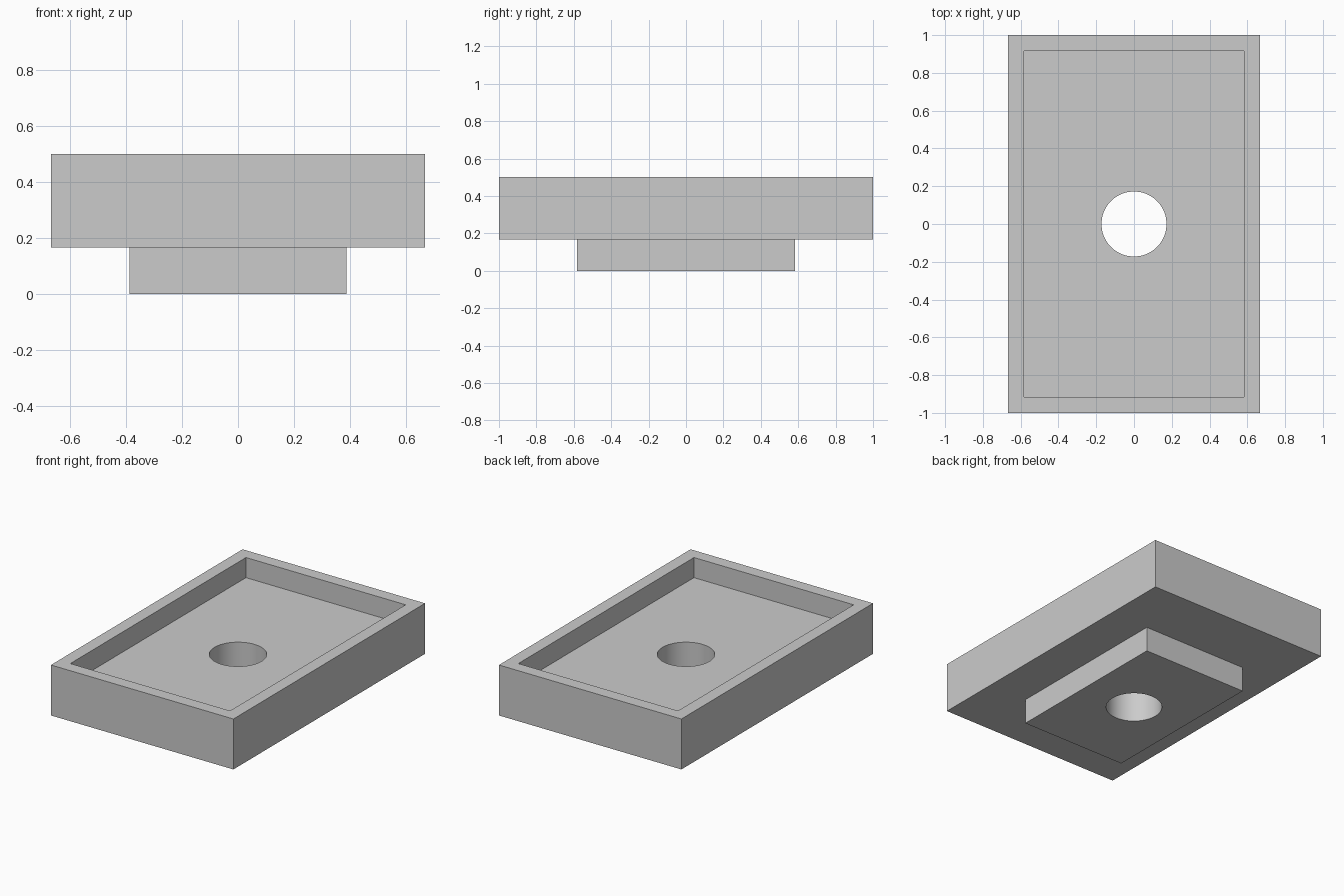
import bpy
import math

default_cube = bpy.data.objects.get("Cube")
if default_cube:
    bpy.data.objects.remove(default_cube, do_unlink=True)

# Single grey finish
grey = bpy.data.materials.new("plain_grey")
grey.use_nodes = True
colour = (0.6, 0.6, 0.6, 1.0)
grey.diffuse_color = colour
grey.node_tree.nodes["Principled BSDF"].inputs["Base Color"].default_value = colour


def block(name, width, length, bottom, top):
    """Box centred on the z axis between two heights."""
    bpy.ops.mesh.primitive_cube_add(size=1, location=(0, 0, (bottom + top) / 2))
    obj = bpy.context.object
    obj.name = name
    obj.scale = (width, length, top - bottom)
    bpy.ops.object.transform_apply(location=True, rotation=False, scale=True)
    obj.data.materials.append(grey)
    return obj


def combine(target, tool, operation):
    """Apply a boolean and discard the tool."""
    tool.hide_render = True
    mod = target.modifiers.new(tool.name, 'BOOLEAN')
    mod.operation = operation
    mod.solver = 'EXACT'
    mod.object = tool
    bpy.ops.object.select_all(action='DESELECT')
    target.select_set(True)
    bpy.context.view_layer.objects.active = target
    bpy.ops.object.modifier_apply(modifier=mod.name)
    bpy.data.objects.remove(tool, do_unlink=True)


SHOULDER = 1 / 6   # underside of the tray
FLOOR = 0.367      # floor of the recess
RIM = 0.5          # top of the tray wall

# Tray with a stepped plinth beneath
tray = block("tray", 4 / 3, 2, SHOULDER, RIM)
combine(tray, block("plinth", 0.772, 1.166, 0, SHOULDER + 0.1), 'UNION')

# Shallow rectangular recess
combine(tray, block("recess", 1.167, 1.833, FLOOR, RIM + 0.2), 'DIFFERENCE')

# Round bore through floor and plinth
bpy.ops.mesh.primitive_cylinder_add(vertices=64, radius=0.172, depth=2)
bore = bpy.context.object
bore.name = "bore"
bore.data.materials.append(grey)
combine(tray, bore, 'DIFFERENCE')

# Smooth bore wall, crisp block edges
bpy.ops.object.shade_smooth_by_angle(angle=math.radians(30))
